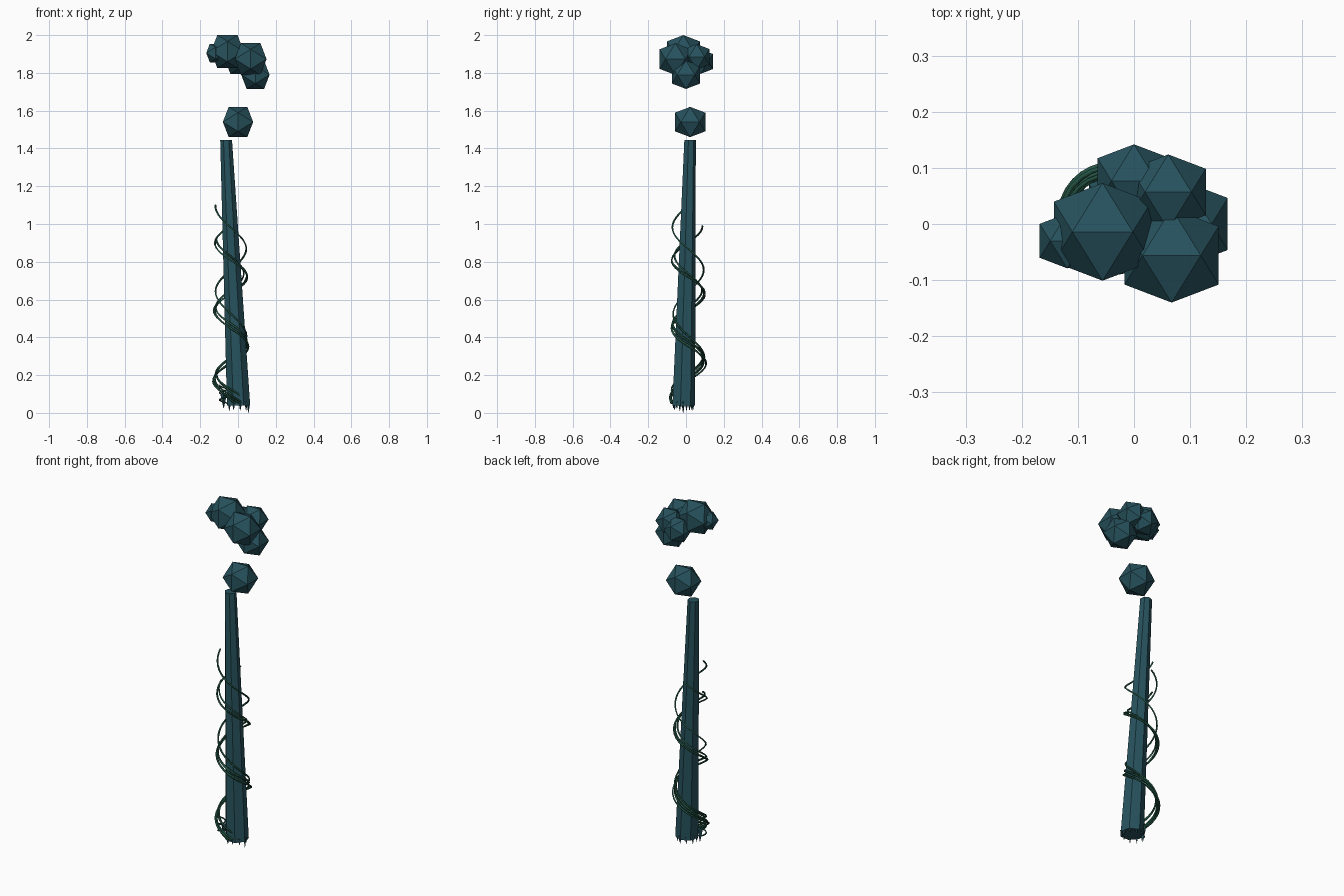
import bpy, bmesh, math, random
from mathutils import Vector

if "Cube" in bpy.data.objects:
    bpy.data.objects.remove(bpy.data.objects["Cube"])

random.seed(4)
PHI = (1 + 5 ** 0.5) / 2


def material(name, rgb):
    m = bpy.data.materials.new(name)
    m.diffuse_color = (*rgb, 1)
    m.use_nodes = True
    m.node_tree.nodes["Principled BSDF"].inputs["Base Color"].default_value = m.diffuse_color
    return m


teal = material("teal", (0.02, 0.085, 0.11))
green = material("vine_green", (0.02, 0.10, 0.065))


def mesh_object(name, bm, mat):
    bmesh.ops.recalc_face_normals(bm, faces=bm.faces)
    me = bpy.data.meshes.new(name)
    bm.to_mesh(me)
    bm.free()
    ob = bpy.data.objects.new(name, me)
    me.materials.append(mat)
    bpy.context.collection.objects.link(ob)
    return ob


def tapered(name, sides, a, ra, b, rb, mat):
    """Flat-sided prism between two horizontal rings."""
    bm = bmesh.new()
    rings = []
    for c, r in ((a, ra), (b, rb)):
        rings.append([bm.verts.new((c[0] + r * math.sin(2 * math.pi * i / sides),
                                    c[1] + r * math.cos(2 * math.pi * i / sides), c[2]))
                      for i in range(sides)])
    for i in range(sides):
        j = (i + 1) % sides
        bm.faces.new((rings[0][i], rings[0][j], rings[1][j], rings[1][i]))
    for ring in rings:
        bm.faces.new(ring)
    return mesh_object(name, bm, mat)


def foliage(name, centre, half):
    """Icosahedron whose extent on each axis is +-half."""
    bm = bmesh.new()
    k = half / PHI
    for s in (-1, 1):
        for t in (-1, 1):
            for v in ((s * half, t * k, 0), (s * k, 0, t * half), (0, s * half, t * k)):
                bm.verts.new(Vector(v) + Vector(centre))
    bmesh.ops.convex_hull(bm, input=bm.verts)
    return mesh_object(name, bm, teal)


def tube(name, points, radius):
    cu = bpy.data.curves.new(name, 'CURVE')
    cu.dimensions = '3D'
    cu.bevel_depth = radius
    cu.bevel_resolution = 0
    cu.use_fill_caps = True
    sp = cu.splines.new('POLY')
    sp.points.add(len(points) - 1)
    for p, co in zip(sp.points, points):
        p.co = (*co, 1)
    ob = bpy.data.objects.new(name, cu)
    cu.materials.append(green)
    bpy.context.collection.objects.link(ob)


# Leaning trunk
tapered("trunk", 7, (0.003, -0.015, 0.04), 0.063, (-0.063, 0.02, 1.445), 0.032, teal)

# Floating foliage clumps
clumps = [((0, 0.022, 1.54), 0.08), ((-0.056, -0.014, 1.913), 0.087),
          ((0.067, -0.056, 1.873), 0.084), ((0.061, 0.057, 1.885), 0.067),
          ((0.0, 0.077, 1.86), 0.065), ((0.092, 0.0, 1.79), 0.075),
          ((-0.119, -0.03, 1.905), 0.049)]
for i, (c, h) in enumerate(clumps):
    foliage(f"foliage_{i + 1}", c, h)

# Climbing vines: (start z, end z, z where the vine is at far left, pitch, radius)
vines = [(0.05, 1.10, 0.18, 0.46, 0.088), (0.05, 0.99, 0.18, 0.36, 0.092),
         (0.06, 0.92, 0.20, 0.36, 0.082), (0.05, 0.80, 0.17, 0.37, 0.094),
         (0.06, 0.52, 0.21, 0.35, 0.086)]
for i, (z0, z1, left, pitch, r) in enumerate(vines):
    pts = []
    n = 64
    for s in range(n + 1):
        z = z0 + (z1 - z0) * s / n
        a = math.pi - 2 * math.pi * (z - left) / pitch
        rr = r * (1 - 0.1 * z + 0.06 * math.sin(9 * z + i * 2))
        pts.append((-0.033 - 0.01 * z + rr * math.cos(a), 0.01 + rr * math.sin(a), z))
    tube(f"vine_{i + 1}", pts, 0.005)

# Small curled tendril at the foot
tube("tendril", [(-0.078 + 0.02 * math.cos(s * 0.5), -0.04 + 0.02 * math.sin(s * 0.5),
                  0.05 + 0.003 * s) for s in range(33)], 0.004)

# Root spikes under the trunk, pointing down
for i in range(9):
    a = 2 * math.pi * i / 9
    x, y = 0.003 + 0.052 * math.cos(a), -0.015 + 0.052 * math.sin(a)
    tip = 0.0 if i == 0 else random.uniform(0.01, 0.025)
    tapered(f"root_{i + 1}", 4, (x, y, tip), 0.001, (x, y, 0.06), 0.010, teal)
tapered("side_root", 4, (-0.076, -0.02, 0.025), 0.001, (-0.076, -0.02, 0.1), 0.018, teal)
